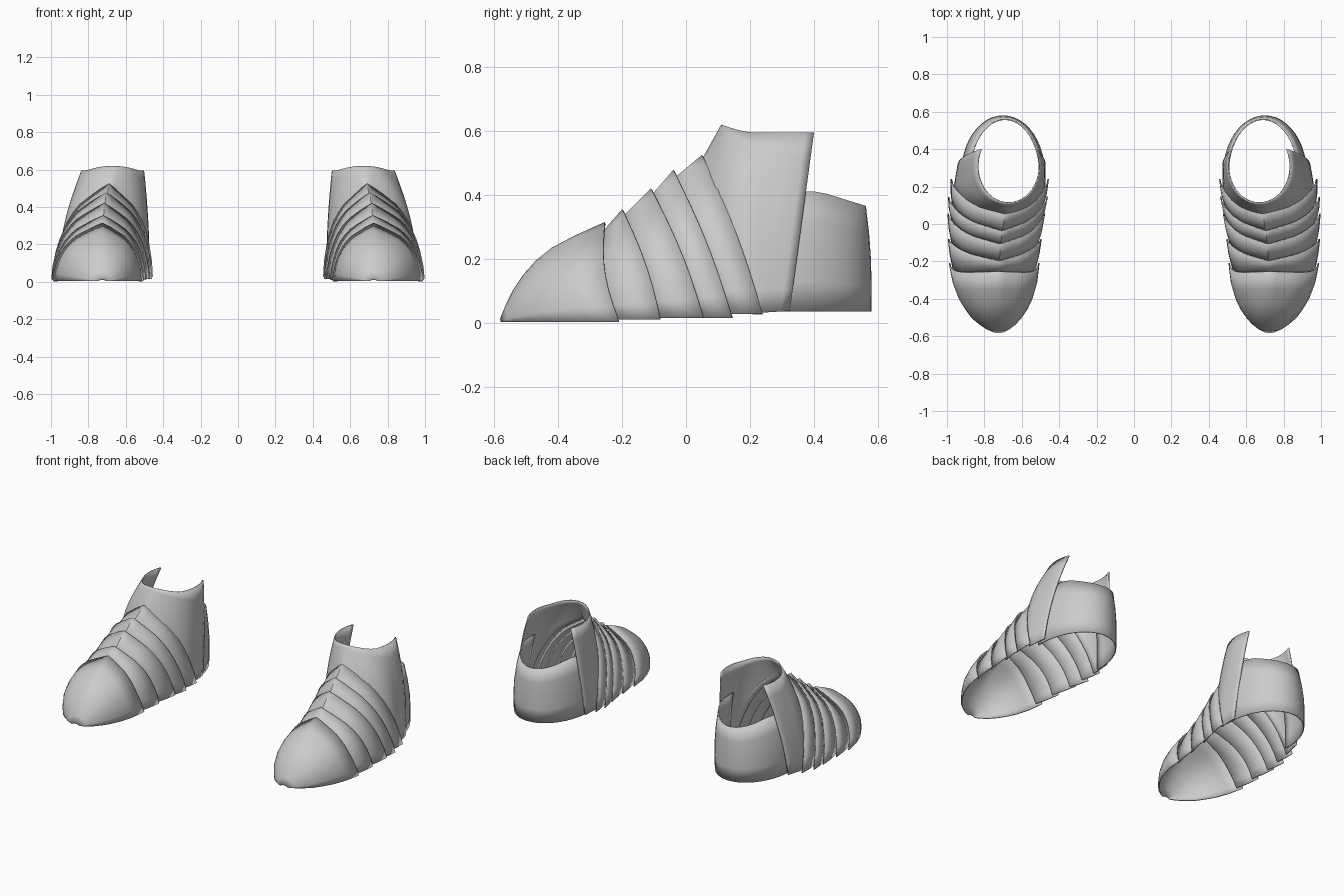
import bpy, math

if "Cube" in bpy.data.objects:
    bpy.data.objects.remove(bpy.data.objects["Cube"])

steel = bpy.data.materials.new("plain_steel")
steel.diffuse_color = (0.6, 0.6, 0.6, 1)
steel.use_nodes = True
steel.node_tree.nodes["Principled BSDF"].inputs["Base Color"].default_value = steel.diffuse_color

# half of a pointed arch: (sideways, height) from ridge to foot
ARCH = [(0, 1), (.13, .955), (.27, .9), (.4, .845), (.53, .785), (.65, .7), (.76, .6),
        (.86, .46), (.93, .32), (.98, .16), (1, 0)]
N = len(ARCH) - 1


def arch_ring(ay, az, by, bz, xl, xr, cx, bow=0.0, rnd=0.0):
    """Arch across the foot: ridge at (cx, ay, az), feet at xl and xr on y = by, z = bz.
    rnd blends the pointed arch towards an ellipse."""
    pts = []
    for i in range(-N, N + 1):
        w, h = ARCH[abs(i)]
        a = abs(i) / N * math.pi / 2
        w += (math.sin(a) - w) * rnd
        h += (math.cos(a) - h) * rnd
        x = cx + w * ((xr - cx) if i > 0 else (xl - cx))
        y = by + (ay - by) * h + bow * math.sin(math.pi * h)
        pts.append((x, y, bz + (az - bz) * h))
    return pts


def plate(name, rings, angle=40):
    """Skin rings of equal length, mirror for the second shoe, give sheet thickness."""
    n = len(rings[0])
    verts = [p for r in rings for p in r]
    faces = [(k * n + i, k * n + i + 1, (k + 1) * n + i + 1, (k + 1) * n + i)
             for k in range(len(rings) - 1) for i in range(n - 1)]
    me = bpy.data.meshes.new(name)
    me.from_pydata(verts, [], faces)
    me.materials.append(steel)
    ob = bpy.data.objects.new(name, me)
    bpy.context.collection.objects.link(ob)
    bpy.ops.object.select_all(action='DESELECT')
    ob.select_set(True)
    bpy.context.view_layer.objects.active = ob
    bpy.ops.object.shade_smooth_by_angle(angle=math.radians(angle))
    s = ob.modifiers.new("sheet", 'SOLIDIFY')
    s.thickness, s.offset = 0.007, -1
    m = ob.modifiers.new("pair", 'MIRROR')
    m.use_mirror_merge = False
    return ob


# toe cap: (ridge y, ridge z, foot y, inner x, outer x, roundness)
toe = [(-.582, .012, -.58, .70, .75, 1), (-.565, .055, -.562, .665, .79, 1),
       (-.54, .105, -.535, .63, .83, .95), (-.51, .15, -.50, .60, .87, .85),
       (-.47, .195, -.45, .567, .905, .7), (-.42, .235, -.39, .54, .94, .5),
       (-.35, .272, -.31, .517, .97, .25), (-.255, .315, -.21, .505, .99, 0)]
plate("toe_cap", [arch_ring(ay, az, by, 0.003, xl, xr, .725, -.022 * (1 - r), r)
                  for ay, az, by, xl, xr, r in toe])

# overlapping instep plates, each tucked under the rim of the one before
rims = [(-.255, .315, -.21, .005, .505, .99, .725), (-.20, .355, -.08, .01, .493, .995, .72),
        (-.11, .42, .055, .015, .475, .998, .715), (-.04, .478, .145, .015, .46, .995, .705),
        (.05, .525, .24, .027, .455, .98, .69)]
for k in range(1, len(rims)):
    p, r = rims[k - 1], rims[k]
    front = (p[0] - .015, p[1] - .04, p[2] - .03, r[3], p[4] + .02, p[5] - .02, p[6])
    mid = [(a + b) / 2 for a, b in zip(front, r)]
    mid[4] -= .004
    mid[5] += .004
    plate(f"instep_plate_{k}", [arch_ring(*front, bow=-.02 if k == 1 else .012),
                                arch_ring(*mid, bow=.005), arch_ring(*r, bow=.014)])

# ankle cuff: arch tucked under the last plate, continued along the ground to the open back
low = arch_ring(.035, .485, .21, .03, .472, .962, .69, bow=.012)
back = [(.21 + .115 * j / 4, .03 + .007 * j / 4) for j in range(1, 5)]
low = [(.472, y, z) for y, z in reversed(back)] + low + \
      [(.962 - .02 * (j + 1) / 4, y, z) for j, (y, z) in enumerate(back)]
half = len(low) // 2
levels = 8
cuff = []
for k in range(levels + 1):
    t = k / levels
    ring = []
    for i, (lx, ly, lz) in enumerate(low):
        u = (i - half) / half
        a = math.radians(117) * u
        ty = .31 - .2 * math.cos(a)
        tx = .67 + .168 * math.sin(a)
        tz = .596 + .024 * max(0, (.2 - ty) / .09) ** 1.3
        side = math.sin(min(abs(u) * 1.6, 1) * math.pi / 2)
        bulge = (.025 if u > 0 else -.008) * side * 4 * t * (1 - t)
        ring.append((lx + (tx - lx) * t + bulge, ly + (ty - ly) * t, lz + (tz - lz) * t))
    cuff.append(ring)
plate("ankle_cuff", cuff)

# heel guard: (height fraction, centre x, half width, depth)
heel = []
for f, cx, rx, ry in [(0, .70, .222, .31), (.25, .70, .224, .311), (.5, .699, .222, .309),
                      (.75, .695, .21, .303), (1, .69, .19, .293)]:
    ring = []
    for i in range(25):
        a = math.radians(-4 + 188 * i / 24)
        y = .27 + ry * math.sin(a)
        top = .41 - .045 * max(0, min(1, (y - .42) / .145))
        ring.append((cx + rx * math.cos(a), y, .035 + (top - .035) * f))
    heel.append(ring)
plate("heel_guard", heel)
